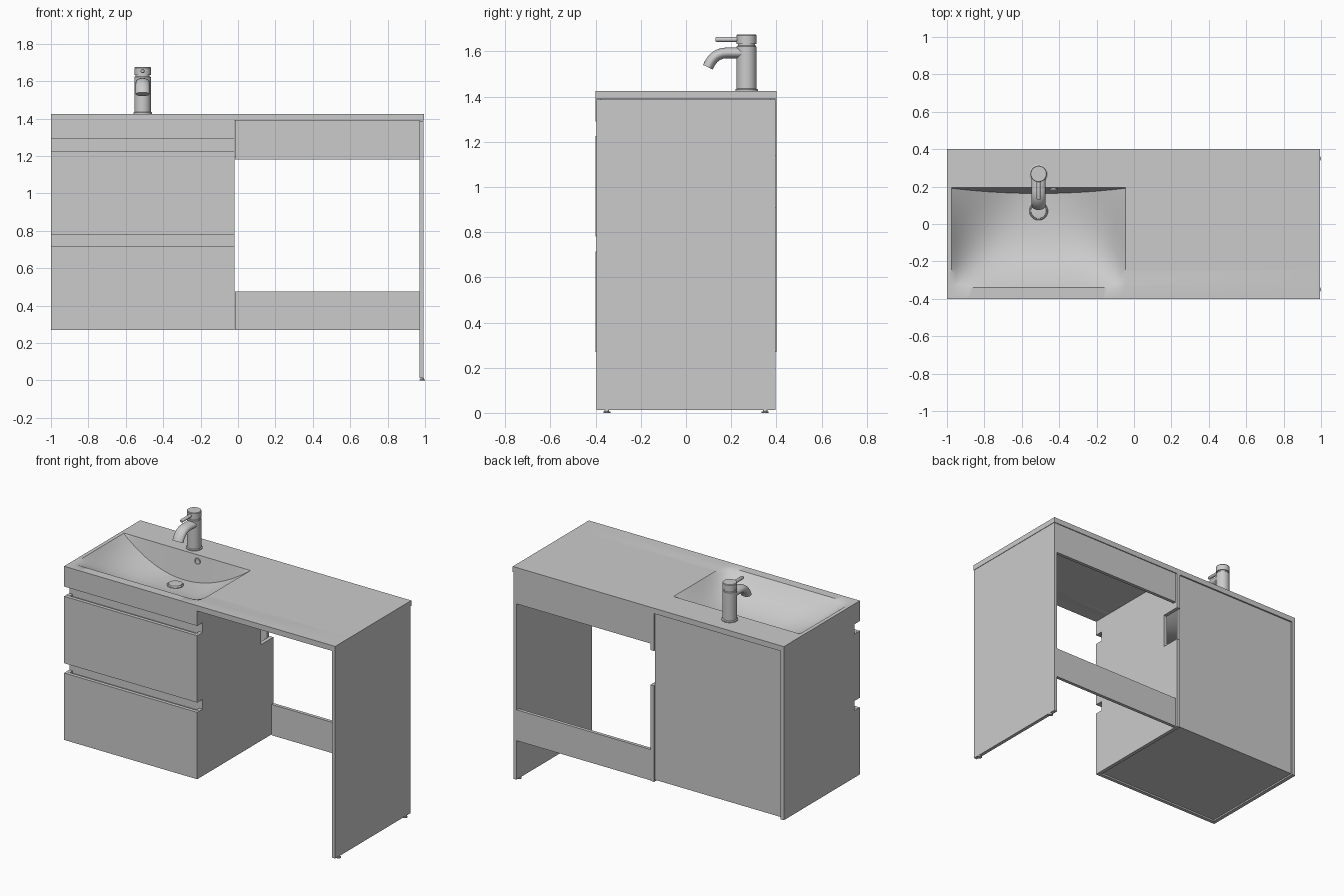
import bpy, bmesh, math
from mathutils import Vector, Matrix

if "Cube" in bpy.data.objects:
    bpy.data.objects.remove(bpy.data.objects["Cube"])


def finish(name, bm, smooth=False):
    bmesh.ops.recalc_face_normals(bm, faces=bm.faces)
    me = bpy.data.meshes.new(name)
    bm.to_mesh(me)
    bm.free()
    ob = bpy.data.objects.new(name, me)
    bpy.context.collection.objects.link(ob)
    if smooth:
        bpy.ops.object.select_all(action='DESELECT')
        ob.select_set(True)
        bpy.context.view_layer.objects.active = ob
        bpy.ops.object.shade_smooth_by_angle(angle=math.radians(35))
    return ob


def box(name, x0, x1, y0, y1, z0, z1):
    bm = bmesh.new()
    bmesh.ops.create_cube(bm, size=1)
    bmesh.ops.scale(bm, vec=(x1 - x0, y1 - y0, z1 - z0), verts=bm.verts)
    bmesh.ops.translate(bm, vec=((x0 + x1) / 2, (y0 + y1) / 2, (z0 + z1) / 2), verts=bm.verts)
    return finish(name, bm)


def side_panel(name, x0, x1, profile):
    """Extrude a (y, z) outline along x."""
    bm = bmesh.new()
    f = bm.faces.new([bm.verts.new((x0, y, z)) for y, z in profile])
    r = bmesh.ops.extrude_face_region(bm, geom=[f])
    bmesh.ops.translate(bm, vec=(x1 - x0, 0, 0),
                        verts=[v for v in r['geom'] if isinstance(v, bmesh.types.BMVert)])
    return finish(name, bm)


def skin(name, rings):
    """Join rings of points into a capped smooth tube."""
    bm = bmesh.new()
    vs = [[bm.verts.new(p) for p in ring] for ring in rings]
    n = len(vs[0])
    for a, b in zip(vs, vs[1:]):
        for i in range(n):
            bm.faces.new((a[i], a[(i + 1) % n], b[(i + 1) % n], b[i]))
    bm.faces.new(vs[0])
    bm.faces.new(vs[-1])
    return finish(name, bm, True)


def turned(name, centre, profile, n=40, rot=None):
    """Revolve (radius, height) pairs about z, then rotate and place."""
    rot = rot or Matrix()
    rings = [[Vector(centre) + rot @ Vector((r * math.cos(2 * math.pi * i / n),
              r * math.sin(2 * math.pi * i / n), h)) for i in range(n)] for r, h in profile]
    return skin(name, rings)


# Cabinet sides, notched for finger grooves; the inner one also for pipes
GROOVES = [(0.715, 0.78), (1.225, 1.29)]
front = [(-0.375, 0.27)]
for a, b in GROOVES:
    front += [(-0.375, a), (-0.345, a), (-0.345, b), (-0.375, b)]
front.append((-0.375, 1.39))
side_panel("cabinet_left_side", -1, -0.975, front + [(0.4, 1.39), (0.4, 0.27)])
side_panel("cabinet_right_side", -0.045, -0.02, front + [
    (0.4, 1.39), (0.4, 1.14), (0.27, 1.14), (0.27, 0.91), (0.4, 0.91), (0.4, 0.27)])
box("cabinet_back", -0.975, -0.045, 0.37, 0.39, 0.28, 1.39)
box("cabinet_bottom", -0.975, -0.045, -0.375, 0.37, 0.28, 0.3)

# Drawer fronts, top strip and recessed grip channels
for name, a, b in [("lower_drawer_front", 0.27, 0.715), ("upper_drawer_front", 0.78, 1.225),
                   ("top_front_strip", 1.29, 1.39)]:
    box(name, -1, -0.02, -0.4, -0.376, a, b)
for i, (a, b) in enumerate(GROOVES):
    box(f"grip_channel_back_{i}", -0.975, -0.045, -0.345, -0.335, a - 0.03, b + 0.02)
    box(f"grip_channel_top_{i}", -0.975, -0.045, -0.376, -0.335, b, b + 0.015)
    box(f"grip_channel_floor_{i}", -0.975, -0.045, -0.376, -0.335, a - 0.03, a - 0.015)

# Open side: end panel on feet and two back rails
box("end_panel", 0.97, 0.993, -0.397, 0.397, 0.012, 1.388)
for s in (-1, 1):
    turned(f"foot_{'front' if s < 0 else 'back'}", (0.985, 0.35 * s, 0),
           [(0.015, 0), (0.015, 0.005), (0.01, 0.006), (0.01, 0.013)], 20)
box("upper_back_rail", -0.015, 0.97, 0.372, 0.394, 1.18, 1.389)
box("lower_back_rail", -0.015, 0.97, 0.372, 0.394, 0.27, 0.475)

# Worktop with moulded basin
TOP, THICK, DEPTH = 1.425, 0.036, 0.175
BX0, BX1, BY0, BY1 = -0.975, -0.045, -0.34, 0.195
NX, NY = 40, 28


def depth(x, v):
    u = abs(2 * (x - BX0) / (BX1 - BX0) - 1)
    return max(0, DEPTH * (1 - min(u, 1) ** (2 + 3 * (1 - v))) * (1 - (1 - v) ** 3.5))


xs = [-1] + [BX0 + (BX1 - BX0) * i / NX for i in range(NX + 1)] + [0.995]
bm = bmesh.new()
rows = [[bm.verts.new((x, -0.4, TOP)) for x in xs]]
for j in range(NY + 1):
    v = j / NY
    row = []
    for k, x in enumerate(xs):
        d = depth(x, v) if 1 < k < NX + 1 else 0
        y_end = BY1 - 0.004 - 0.028 * d / DEPTH
        row.append(bm.verts.new((x, BY0 + (y_end - BY0) * v, TOP - d)))
    rows.append(row)
rows.append([bm.verts.new((x, BY1, TOP)) for x in xs])
rows.append([bm.verts.new((x, 0.4, TOP)) for x in xs])
for a, b in zip(rows, rows[1:]):
    for i in range(len(xs) - 1):
        bm.faces.new((a[i], a[i + 1], b[i + 1], b[i]))
r = bmesh.ops.extrude_face_region(bm, geom=bm.faces[:])
bmesh.ops.translate(bm, vec=(0, 0, -THICK),
                    verts=[g for g in r['geom'] if isinstance(g, bmesh.types.BMVert)])
finish("worktop_with_basin", bm, True)

# Drain plug and overflow ring
turned("drain_plug", (-0.51, 0.07, TOP - DEPTH), [
    (0.05, -0.01), (0.05, 0.006), (0.046, 0.01), (0.042, 0.008), (0.04, 0.012), (0.01, 0.014)])
turned("overflow_ring", (-0.43, 0.19, 1.385), [
    (0.022, -0.006), (0.022, 0.008), (0.015, 0.008), (0.014, 0.002)], 28,
    Matrix.Rotation(math.pi / 2, 4, 'X'))

# Tap: body with cap, spout and lever
FX, FY = -0.51, 0.268
turned("tap_body", (FX, FY, TOP), [
    (0.05, 0), (0.05, 0.006), (0.044, 0.01), (0.044, 0.196), (0.041, 0.2), (0.038, 0.2),
    (0.038, 0.207), (0.044, 0.208), (0.044, 0.246), (0.041, 0.25)])
path = [(0.26, 1.593), (0.18, 1.593), (0.16, 1.591), (0.141, 1.584), (0.125, 1.573),
        (0.112, 1.558), (0.104, 1.545), (0.097, 1.53)]
rings = []
for i, (y, z) in enumerate(path):
    a, b = path[max(i - 1, 0)], path[min(i + 1, len(path) - 1)]
    t = Vector((0, b[0] - a[0], b[1] - a[1])).normalized()
    nrm = Vector((1, 0, 0)).cross(t)
    rings.append([Vector((FX + 0.037 * math.cos(w), y, z)) + nrm * 0.024 * math.sin(w)
                  for w in [2 * math.pi * k / 32 for k in range(32)]])
skin("tap_spout", rings)
turned("tap_lever", (FX, FY - 0.03, 1.653), [
    (0.011, 0), (0.011, 0.102), (0.008, 0.107), (0.004, 0.108)], 24,
    Matrix.Rotation(math.pi / 2, 4, 'X'))
